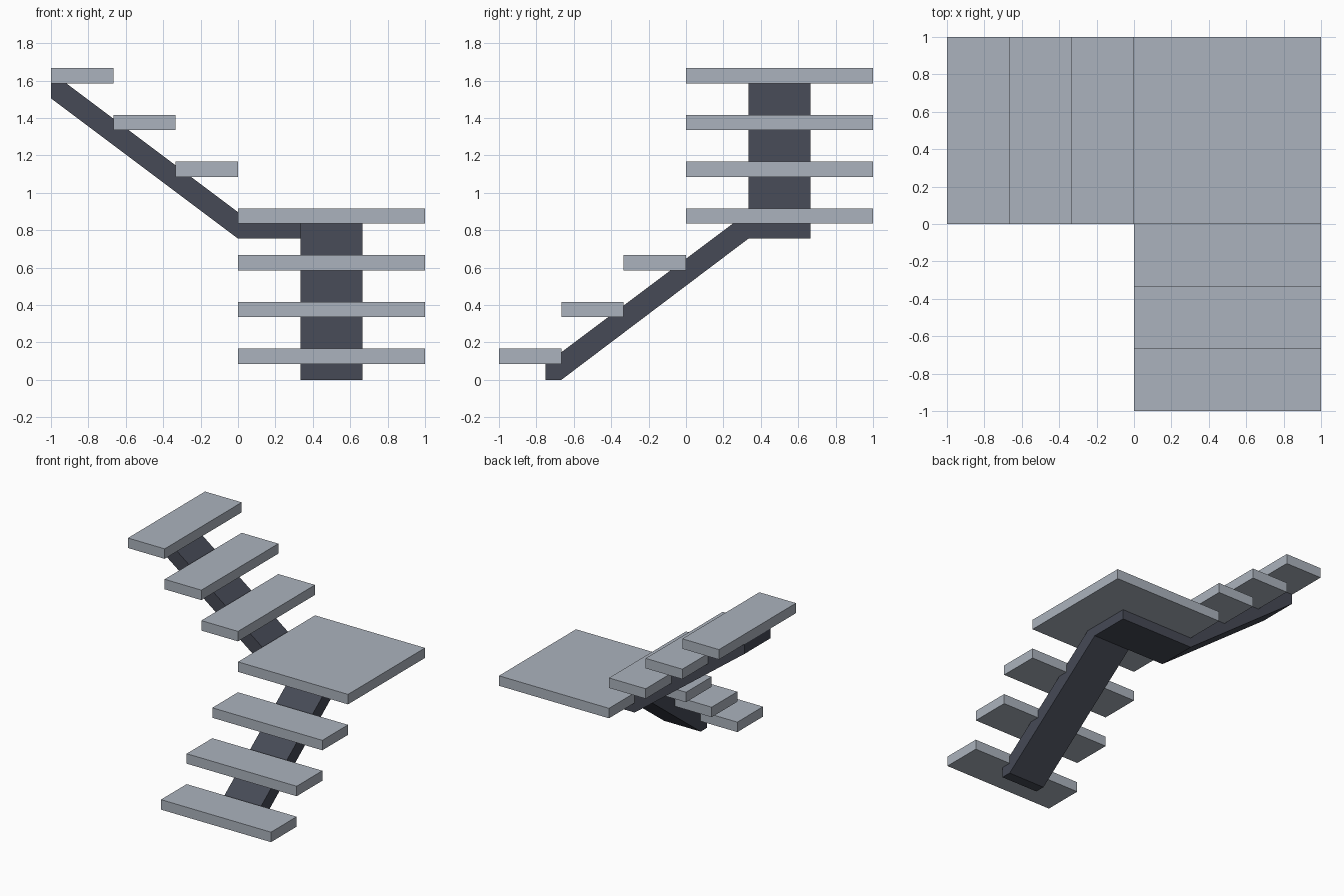
import bpy
import bmesh
from mathutils import Vector

cube = bpy.data.objects.get("Cube")
if cube:
    bpy.data.objects.remove(cube, do_unlink=True)


def make_material(name, rgb):
    mat = bpy.data.materials.new(name)
    mat.use_nodes = True
    color = (*rgb, 1.0)
    mat.diffuse_color = color
    mat.node_tree.nodes["Principled BSDF"].inputs["Base Color"].default_value = color
    return mat


pale_grey = make_material("pale_grey", (0.41, 0.45, 0.51))
dark_slate = make_material("dark_slate", (0.061, 0.068, 0.092))


def extrude_profile(name, points, to_3d, depth, mat):
    """Extrude a flat outline along the depth vector."""
    bm = bmesh.new()
    face = bm.faces.new([bm.verts.new(to_3d(u, v)) for u, v in points])
    result = bmesh.ops.extrude_face_region(bm, geom=[face])
    moved = [g for g in result["geom"] if isinstance(g, bmesh.types.BMVert)]
    bmesh.ops.translate(bm, verts=moved, vec=Vector(depth))
    bmesh.ops.recalc_face_normals(bm, faces=bm.faces)
    mesh = bpy.data.meshes.new(name)
    bm.to_mesh(mesh)
    bm.free()
    mesh.materials.append(mat)
    obj = bpy.data.objects.new(name, mesh)
    bpy.context.collection.objects.link(obj)
    return obj


THIRD = 1 / 3
RISE = 0.25
THICK = 0.082
BASE = 0.085      # underside of the lowest tread
DECK = BASE + 3 * RISE


def slab(name, x, y, z, width, length):
    outline = [(x, y), (x + width, y), (x + width, y + length), (x, y + length)]
    extrude_profile(name, outline, lambda u, v: (u, v, z), (0, 0, THICK), pale_grey)


# Treads of both flights and the square corner landing
for i in range(3):
    slab(f"lower_tread_{i + 1}", 0, -1 + i * THIRD, BASE + i * RISE, 1, THIRD)
    slab(f"upper_tread_{i + 1}", -(i + 1) * THIRD, 0, DECK + (i + 1) * RISE, THIRD, 1)
slab("landing", 0, 0, DECK, 1, 1)

# Central beam under the lower flight, running level below the landing
soffit = DECK - 0.08
lower_outline = [(-0.75, 0), (-2 * THIRD, 0), (THIRD, soffit), (2 * THIRD, soffit),
                 (2 * THIRD, DECK), (0.25, DECK), (-0.75, BASE)]
extrude_profile("lower_beam", lower_outline, lambda u, v: (THIRD, u, v),
                (THIRD, 0, 0), dark_slate)

# Central beam under the upper flight, meeting the lower beam at the corner
top = DECK + 3 * RISE
upper_outline = [(THIRD, soffit), (0, soffit), (-1, soffit + 3 * RISE), (-1, top),
                 (-0.917, top), (0.083, DECK), (THIRD, DECK)]
extrude_profile("upper_beam", upper_outline, lambda u, v: (u, THIRD, v),
                (0, THIRD, 0), dark_slate)
